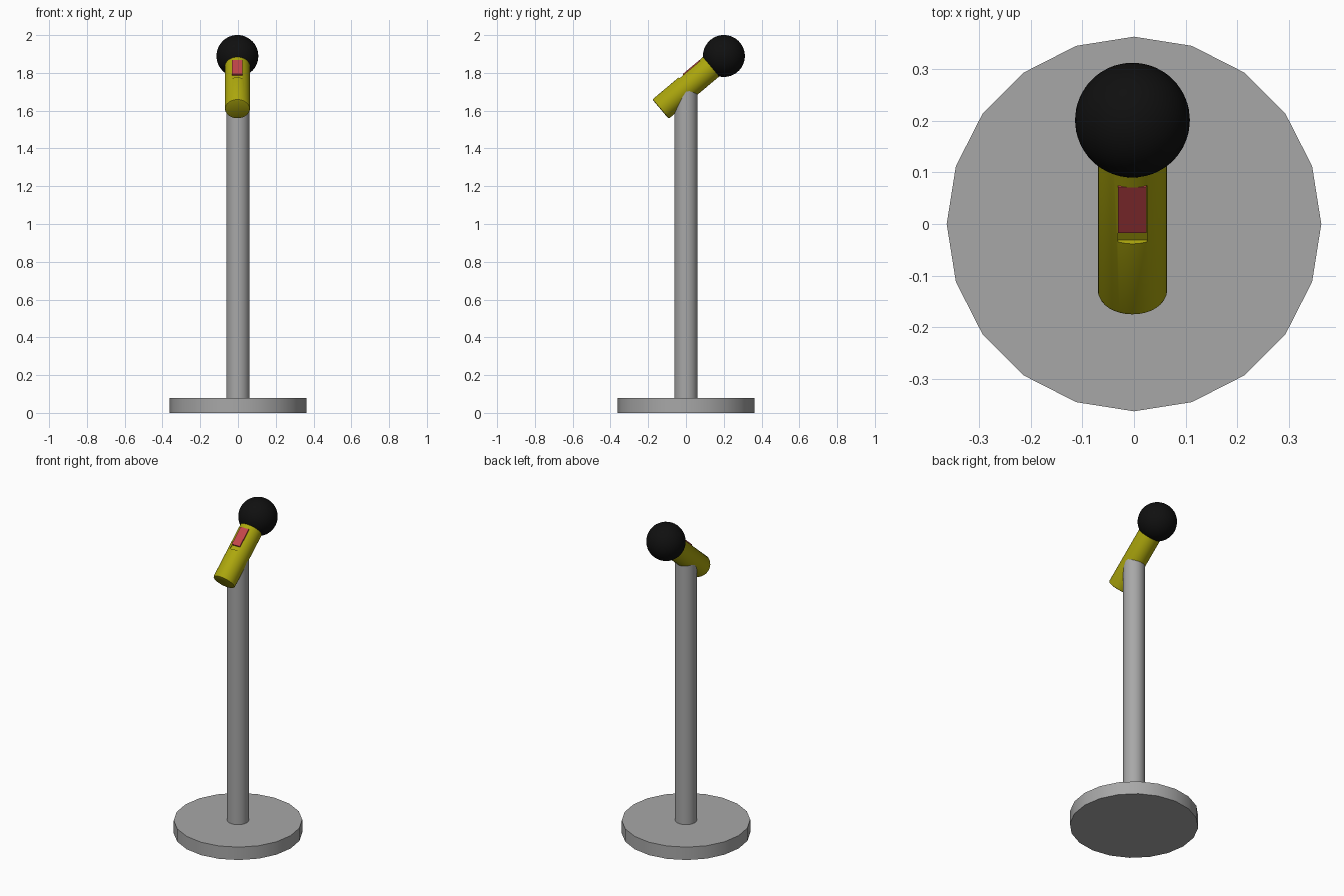
import bpy, bmesh, math
from mathutils import Matrix, Vector

if "Cube" in bpy.data.objects:
    bpy.data.objects.remove(bpy.data.objects["Cube"])


def material(name, rgb):
    mat = bpy.data.materials.new(name)
    mat.use_nodes = True
    mat.diffuse_color = (*rgb, 1)
    shader = next(n for n in mat.node_tree.nodes if n.type == "BSDF_PRINCIPLED")
    shader.inputs["Base Color"].default_value = (*rgb, 1)
    return mat


GREY = material("stand grey", (0.39, 0.39, 0.39))
YELLOW = material("handle yellow", (0.42, 0.39, 0.004))
RED = material("switch red", (0.55, 0.06, 0.07))
BLACK = material("grille black", (0.005, 0.005, 0.005))


def finish(name, bm, mat, matrix=Matrix()):
    mesh = bpy.data.meshes.new(name)
    bm.to_mesh(mesh)
    bm.free()
    mesh.materials.append(mat)
    obj = bpy.data.objects.new(name, mesh)
    obj.matrix_world = matrix
    bpy.context.collection.objects.link(obj)
    return obj


def select(obj):
    bpy.ops.object.select_all(action="DESELECT")
    obj.select_set(True)
    bpy.context.view_layer.objects.active = obj


def smooth(obj):
    select(obj)
    bpy.ops.object.shade_smooth_by_angle(angle=math.radians(30))


def cylinder(name, radius, low, high, sides, mat, matrix=Matrix(), bevel=0):
    bm = bmesh.new()
    bmesh.ops.create_cone(bm, cap_ends=True, segments=sides, radius1=radius,
                          radius2=radius, depth=high - low,
                          matrix=Matrix.Translation((0, 0, (low + high) / 2)))
    if bevel:
        rim = [e for e in bm.edges if all(v.co.z < low + 1e-4 for v in e.verts)]
        bmesh.ops.bevel(bm, geom=rim, offset=bevel, segments=2, profile=0.5,
                        affect="EDGES")
    return finish(name, bm, mat, matrix)


def box(name, low, high, mat, matrix):
    low, high = Vector(low), Vector(high)
    bm = bmesh.new()
    bmesh.ops.create_cube(bm, size=1, matrix=Matrix.Translation((low + high) / 2)
                          @ Matrix.Diagonal((*(high - low), 1)))
    return finish(name, bm, mat, matrix)


# Stand
smooth(cylinder("base", 0.362, 0, 0.08, 20, GREY))
smooth(cylinder("pole", 0.062, 0.07, 1.72, 20, GREY))

# Tilted microphone frame: local z runs along the handle, local y is its upper side
tilt = math.radians(40)
c, s = math.cos(tilt), math.sin(tilt)
mic = Matrix(((-1, 0, 0, -0.003), (0, -s, c, 0), (0, c, s, 1.721), (0, 0, 0, 1)))
HEAD = 0.262

# Handle with the switch slot cut into its upper side
handle = cylinder("handle", 0.067, -0.176, 0.21, 32, YELLOW, mic, bevel=0.008)
cutter = box("slot_cutter", (-0.028, 0.056, 0.006), (0.028, 0.1, 0.148), YELLOW, mic)
cutter.hide_render = True
cut = handle.modifiers.new("slot", "BOOLEAN")
cut.operation = "DIFFERENCE"
cut.object = cutter
cut.solver = "EXACT"
bpy.context.view_layer.update()
select(handle)
bpy.ops.object.modifier_apply(modifier="slot")
bpy.data.objects.remove(cutter)
smooth(handle)

# Slide switch
box("switch", (-0.0275, 0.045, 0.033), (0.0275, 0.067, 0.148), RED, mic)

# Round grille head
bm = bmesh.new()
bmesh.ops.create_uvsphere(bm, u_segments=40, v_segments=24, radius=0.111)
smooth(finish("grille", bm, BLACK, mic @ Matrix.Translation((0, 0, HEAD))))
